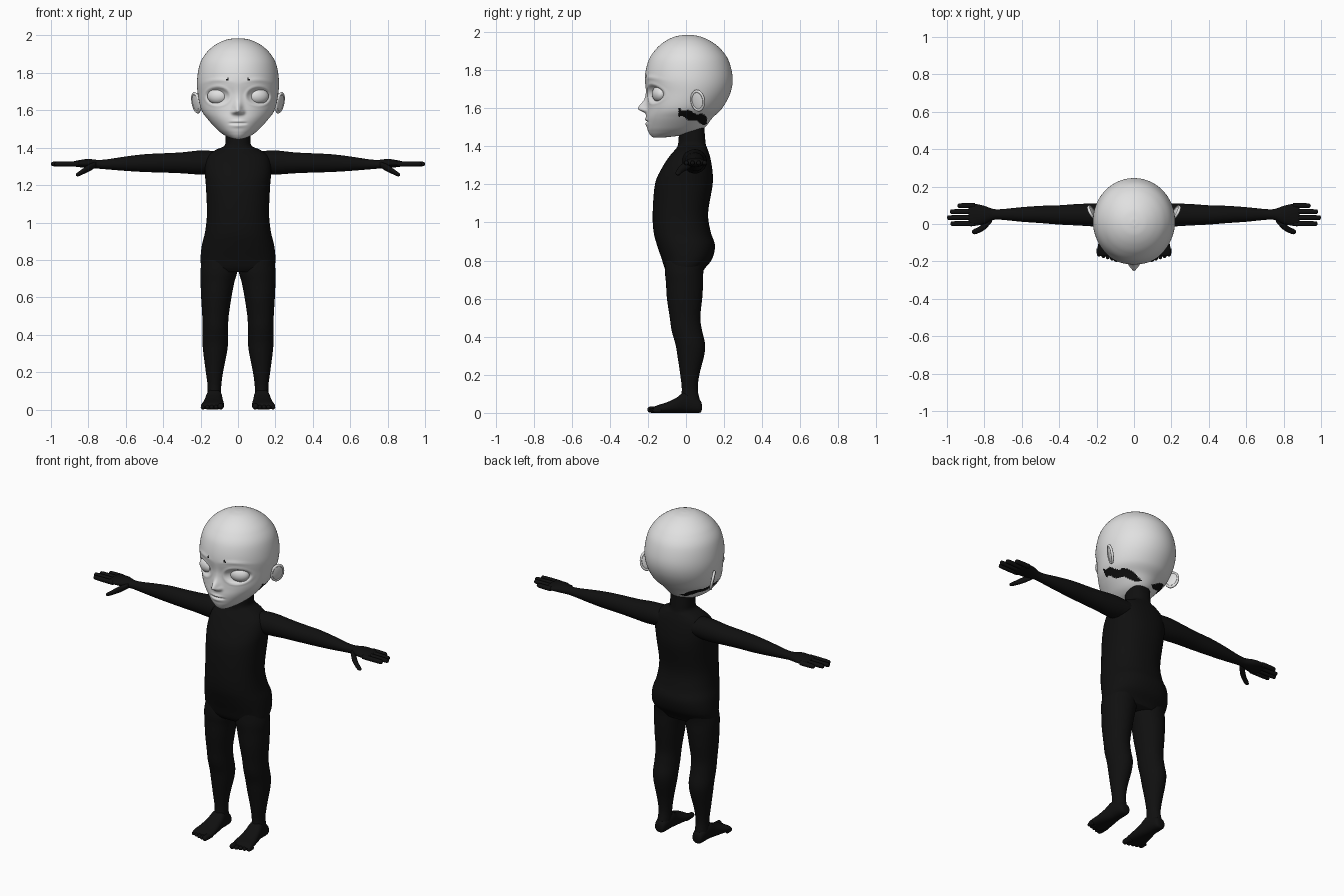
import bpy, bmesh, math
from math import exp, cos, sin, pi
from mathutils import Matrix, Euler

default_cube = bpy.data.objects.get("Cube")
if default_cube:
    bpy.data.objects.remove(default_cube, do_unlink=True)


def make_material(name, value):
    material = bpy.data.materials.new(name)
    material.use_nodes = True
    colour = (value, value, value, 1)
    material.diffuse_color = colour
    material.node_tree.nodes["Principled BSDF"].inputs["Base Color"].default_value = colour
    return material


skin = make_material("pale grey", 0.75)
black = make_material("black", 0.005)


def finish(name, bm, materials):
    bmesh.ops.recalc_face_normals(bm, faces=bm.faces)
    for face in bm.faces:
        face.smooth = True
    mesh = bpy.data.meshes.new(name)
    bm.to_mesh(mesh)
    bm.free()
    for material in materials:
        mesh.materials.append(material)
    obj = bpy.data.objects.new(name, mesh)
    bpy.context.collection.objects.link(obj)
    return obj


def smooth_rings(rings, steps):
    """Run a smooth curve through the given cross-sections."""
    result = []
    last = len(rings) - 1
    for i in range(last):
        p, q = rings[max(i - 1, 0)], rings[i]
        r, s = rings[i + 1], rings[min(i + 2, last)]
        for k in range(steps):
            t = k / steps
            result.append([
                b + t * ((c - a) + t * ((2 * a - 5 * b + 4 * c - d)
                                        + t * (3 * b - a - 3 * c + d))) / 2
                for a, b, c, d in zip(p, q, r, s)])
    result.append(list(rings[-1]))
    return result


def loft(axis, rings, side=1, sides=32, steps=5, power=2.0):
    """Skin oval sections (position, low a, high a, low b, high b) along an axis."""
    bm = bmesh.new()
    loops = []
    for t, a0, a1, b0, b1 in smooth_rings(rings, steps):
        loop = []
        for k in range(sides):
            angle = 2 * pi * k / sides
            c, s = cos(angle), sin(angle)
            a = (a0 + a1) / 2 + (a1 - a0) / 2 * math.copysign(abs(c) ** (2 / power), c)
            b = (b0 + b1) / 2 + (b1 - b0) / 2 * math.copysign(abs(s) ** (2 / power), s)
            x, y, z = {"x": (t, a, b), "y": (a, t, b), "z": (a, b, t)}[axis]
            loop.append(bm.verts.new((side * x, y, z)))
        loops.append(loop)
    for low, high in zip(loops, loops[1:]):
        for k in range(sides):
            n = (k + 1) % sides
            bm.faces.new((low[k], low[n], high[n], high[k]))
    bm.faces.new(loops[0])
    bm.faces.new(loops[-1])
    return bm


def symmetric(profile):
    return [(z, -half, half, back, front) for z, half, back, front in profile]


def bump(value, centre, width):
    return exp(-((value - centre) / width) ** 2)


def face_relief(x, z):
    """Forward offset of the face surface: nose, eye sockets, brows and lips."""
    x = abs(x)
    nose = 0.044 * bump(x, 0, 0.021) * bump(z, 1.597, 0.017 if z < 1.597 else 0.038)
    nose += 0.008 * bump(x, 0, 0.02) * bump(z, 1.66, 0.05)
    nose += 0.012 * bump(x, 0.024, 0.012) * bump(z, 1.59, 0.012)
    ring = math.hypot((x - 0.11) / 0.056, (z - 1.675) / 0.042)
    eyes = 0.005 * bump(ring, 1.2, 0.15) - 0.022 * exp(-ring ** 4)
    brow = 0.005 * bump(z, 1.762 - 2 * (x - 0.1) ** 2, 0.009) * bump(x, 0.11, 0.06)
    lips = 0.006 * bump(x, 0, 0.035) * (bump(z, 1.541, 0.008) + bump(z, 1.517, 0.01))
    crease = 0.008 * bump(z, 1.53, 0.004) * exp(-(x / 0.045) ** 6)
    return nose + eyes + brow + lips - crease


# Head: an egg-shaped loft, sculpted at the front
head_profile = [
    (1.445, 0.01, -0.165, -0.13), (1.45, 0.035, -0.178, -0.08),
    (1.46, 0.06, -0.188, 0), (1.475, 0.085, -0.197, 0.06),
    (1.5, 0.115, -0.205, 0.1), (1.55, 0.16, -0.21, 0.14),
    (1.6, 0.195, -0.206, 0.19), (1.68, 0.214, -0.204, 0.233),
    (1.76, 0.219, -0.216, 0.245), (1.85, 0.203, -0.197, 0.224),
    (1.91, 0.167, -0.158, 0.183), (1.95, 0.121, -0.112, 0.133),
    (1.975, 0.07, -0.062, 0.08), (1.984, 0.025, -0.017, 0.033),
    (1.985, 0.002, 0.006, 0.01)]
head = loft("z", symmetric(head_profile), sides=192, steps=11)
for v in head.verts:
    if v.co.y < -0.06:
        v.co.y -= face_relief(v.co.x, v.co.z)
# Dark patches under the ears and a small dot at each inner brow
for face in head.faces:
    x, y, z = face.calc_center_median()
    under_ear = (-0.04 < y < 0.11 and abs(x) > 0.03
                 and abs(z - 1.568 + 0.3 * y) < 0.022 + 0.006 * sin(90 * y))
    brow_dot = y < 0 and math.hypot(abs(x) - 0.055, z - 1.765) < 0.008
    face.material_index = int(under_ear or brow_dot)
finish("head", head, [skin, black])


def ellipsoid(name, place, radii, turn, material):
    bm = bmesh.new()
    matrix = Matrix.LocRotScale(place, Euler(turn), radii)
    bmesh.ops.create_uvsphere(bm, u_segments=32, v_segments=20, radius=1, matrix=matrix)
    return finish(name, bm, [material])


def ear_rim(name, place, turn):
    """Raised oval rim around the ear."""
    bm = bmesh.new()
    grid = []
    for i in range(32):
        u = 2 * pi * i / 32
        grid.append([])
        for j in range(8):
            w = 2 * pi * j / 8
            r = 1 + 0.17 * cos(w)
            grid[-1].append(bm.verts.new((0.008 * sin(w), 0.036 * r * cos(u), 0.05 * r * sin(u))))
    for i in range(32):
        for j in range(8):
            m, n = (i + 1) % 32, (j + 1) % 8
            bm.faces.new((grid[i][j], grid[m][j], grid[m][n], grid[i][n]))
    bm.transform(Matrix.LocRotScale(place, Euler(turn), None))
    finish(name, bm, [skin])


def digit(axis, start, end, a, b, radius):
    """Rounded finger or toe along an axis."""
    way = 1 if end > start else -1
    stations = [(start, 1), ((start + end) / 2, 1), (end - way * 0.012, 0.9),
                (end - way * 0.003, 0.55), (end, 0.05)]
    return [(t, a - radius * f, a + radius * f, b - radius * f, b + radius * f)
            for t, f in stations]


# Torso with neck
torso_profile = [
    (0.735, 0.175, -0.095, 0.085), (0.76, 0.195, -0.112, 0.1),
    (0.81, 0.2, -0.128, 0.138), (0.88, 0.193, -0.152, 0.152),
    (0.95, 0.176, -0.17, 0.13), (1.05, 0.166, -0.175, 0.116),
    (1.2, 0.172, -0.163, 0.14), (1.28, 0.178, -0.13, 0.138),
    (1.35, 0.165, -0.085, 0.125), (1.388, 0.12, -0.052, 0.112),
    (1.41, 0.073, -0.042, 0.104), (1.45, 0.067, -0.038, 0.1),
    (1.51, 0.066, -0.035, 0.095)]
finish("torso", loft("z", symmetric(torso_profile), sides=48, power=2.3), [black])

leg_rings = [
    (0.85, 0.03, 0.18, -0.1, 0.11), (0.75, 0.004, 0.2, -0.11, 0.092),
    (0.68, 0.02, 0.2, -0.105, 0.09), (0.6, 0.035, 0.197, -0.1, 0.085),
    (0.5, 0.05, 0.191, -0.085, 0.075), (0.43, 0.053, 0.19, -0.075, 0.085),
    (0.36, 0.053, 0.19, -0.055, 0.1), (0.3, 0.06, 0.185, -0.045, 0.095),
    (0.2, 0.08, 0.172, -0.03, 0.07), (0.12, 0.09, 0.162, -0.022, 0.062),
    (0.05, 0.09, 0.165, -0.03, 0.075), (0.01, 0.1, 0.155, -0.02, 0.06)]
foot_rings = [
    (0.083, 0.11, 0.145, 0.015, 0.045), (0.07, 0.095, 0.16, 0, 0.07),
    (0, 0.085, 0.17, 0, 0.11), (-0.05, 0.08, 0.18, 0, 0.08),
    (-0.1, 0.075, 0.19, 0, 0.056), (-0.15, 0.075, 0.198, 0, 0.04),
    (-0.17, 0.085, 0.19, 0.005, 0.03)]
arm_rings = [
    (0.1, -0.03, 0.11, 1.265, 1.38), (0.2, -0.015, 0.11, 1.257, 1.385),
    (0.3, -0.008, 0.107, 1.263, 1.375), (0.4, -0.003, 0.1, 1.267, 1.37),
    (0.5, 0.005, 0.097, 1.27, 1.365), (0.6, 0.012, 0.09, 1.276, 1.353),
    (0.7, 0.022, 0.08, 1.284, 1.338), (0.75, 0.022, 0.08, 1.288, 1.335),
    (0.8, 0, 0.097, 1.291, 1.34), (0.84, -0.008, 0.106, 1.295, 1.335),
    (0.875, -0.012, 0.106, 1.3, 1.328), (0.885, 0, 0.095, 1.307, 1.322)]
thumb_rings = [
    (0.76, 0.01, 0.05, 1.295, 1.325), (0.795, -0.028, 0.015, 1.273, 1.312),
    (0.83, -0.048, -0.015, 1.257, 1.288), (0.855, -0.055, -0.027, 1.247, 1.27),
    (0.867, -0.047, -0.037, 1.25, 1.26)]

# Paired parts
for label, side in (("left", 1), ("right", -1)):
    ellipsoid(label + "_eye", (side * 0.11, -0.141, 1.675), (0.056, 0.035, 0.042),
              (0, 0, side * 0.35), skin)
    ear_place, ear_turn = (side * 0.224, 0.062, 1.64), (0, side * 0.2, -side * 0.5)
    ellipsoid(label + "_ear", ear_place, (0.009, 0.037, 0.053), ear_turn, skin)
    ear_rim(label + "_ear_rim", ear_place, ear_turn)
    finish(label + "_leg", loft("z", leg_rings, side), [black])
    finish(label + "_foot", loft("y", foot_rings, side, power=2.4), [black])
    finish(label + "_arm", loft("x", arm_rings, side), [black])
    finish(label + "_thumb", loft("x", thumb_rings, side, 16), [black])
    # Fingers from the index to the little one
    for i, reach in enumerate((0.982, 1.0, 0.985, 0.945)):
        rings = digit("x", 0.85, reach, 0.002 + 0.032 * i, 1.313, 0.0135)
        finish(label + "_finger_" + str(i + 1), loft("x", rings, side, 12, 4), [black])
    # Toes from the big one outwards
    for i in range(5):
        radius = 0.017 if i == 0 else 0.0125
        rings = digit("y", -0.13, -0.203 + 0.007 * i, 0.093 + 0.0235 * i, radius, radius)
        finish(label + "_toe_" + str(i + 1), loft("y", rings, side, 12, 4), [black])
